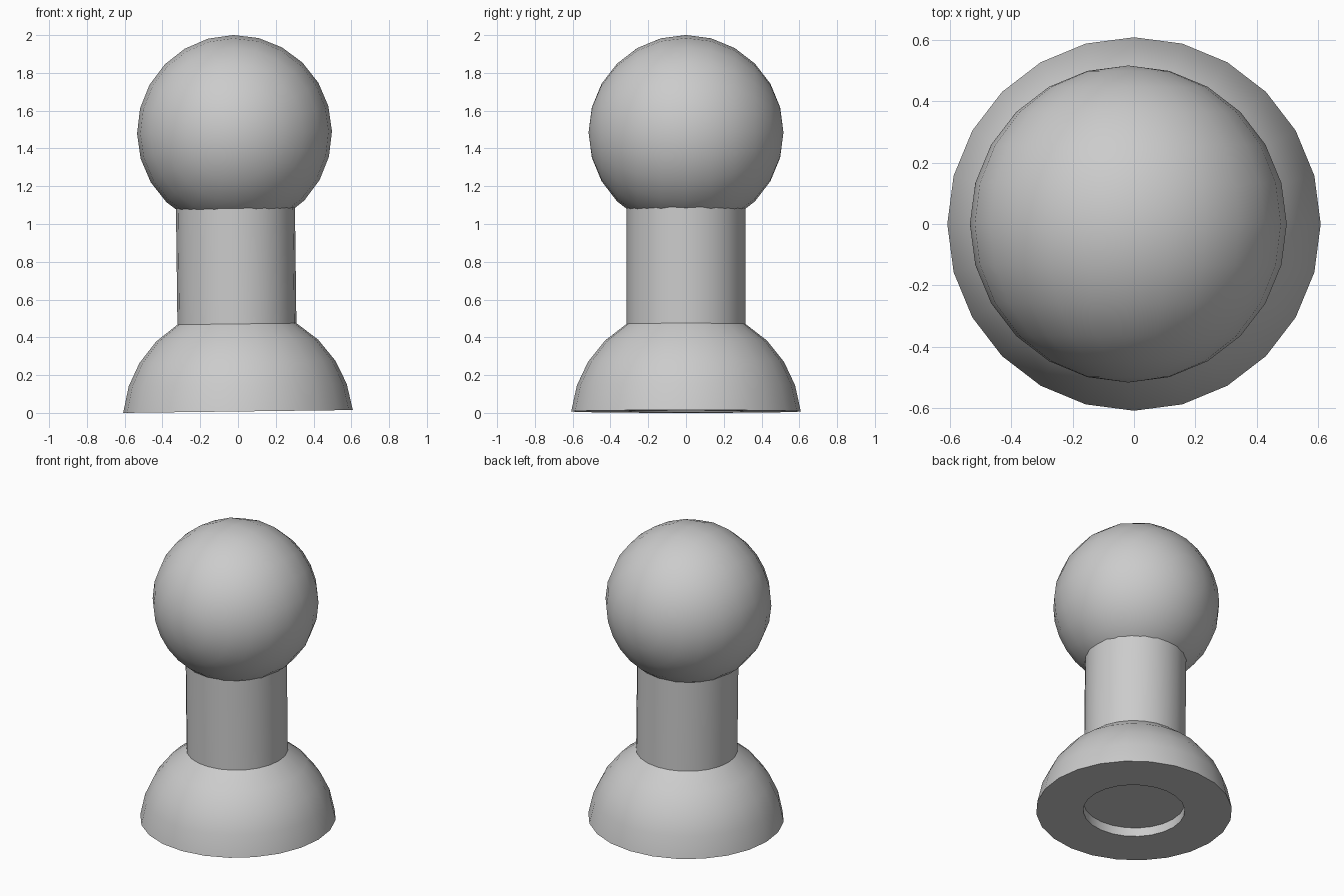
import bpy, bmesh, math
from mathutils import Matrix

if "Cube" in bpy.data.objects:
    bpy.data.objects.remove(bpy.data.objects["Cube"])

SIDES = 24
# The whole piece leans very slightly towards -x
LEAN = Matrix.Translation((0, 0, 0.0076)) @ Matrix.Rotation(-0.0125, 4, 'Y')

grey = bpy.data.materials.new("light_grey")
grey.diffuse_color = (0.6, 0.6, 0.6, 1)
grey.use_nodes = True
grey.node_tree.nodes["Principled BSDF"].inputs["Base Color"].default_value = grey.diffuse_color


def finish(name, bm):
    bmesh.ops.recalc_face_normals(bm, faces=bm.faces)
    mesh = bpy.data.meshes.new(name)
    bm.to_mesh(mesh)
    bm.free()
    mesh.transform(LEAN)
    mesh.materials.append(grey)
    ob = bpy.data.objects.new(name, mesh)
    bpy.context.collection.objects.link(ob)
    bpy.ops.object.select_all(action='DESELECT')
    ob.select_set(True)
    bpy.context.view_layer.objects.active = ob
    bpy.ops.object.shade_smooth_by_angle(angle=math.radians(30))


def lathe(name, profile):
    """Spin (radius, height) points around z; both ends are capped."""
    bm = bmesh.new()
    rings = []
    for r, z in profile:
        rings.append([bm.verts.new((r * math.cos(a), r * math.sin(a), z))
                      for a in (2 * math.pi * i / SIDES for i in range(SIDES))])
    for low, high in zip(rings, rings[1:]):
        for i in range(SIDES):
            j = (i + 1) % SIDES
            bm.faces.new((low[i], low[j], high[j], high[i]))
    bm.faces.new(rings[0])
    bm.faces.new(rings[-1])
    finish(name, bm)


# Domed base with a shallow round recess underneath
lathe("domed_base", [(0.315, 0.06), (0.315, 0), (0.608, 0), (0.577, 0.14),
                     (0.519, 0.262), (0.429, 0.375), (0.313, 0.465)])

# Straight neck
lathe("neck", [(0.315, 0.3), (0.315, 1.08)])

# Ball head, poles facing front and back
ball = bmesh.new()
bmesh.ops.create_uvsphere(
    ball, u_segments=SIDES, v_segments=12, radius=0.516,
    matrix=Matrix.Translation((0, 0, 1.477)) @ Matrix.Rotation(math.pi / 2, 4, 'X'))
finish("ball_head", ball)
